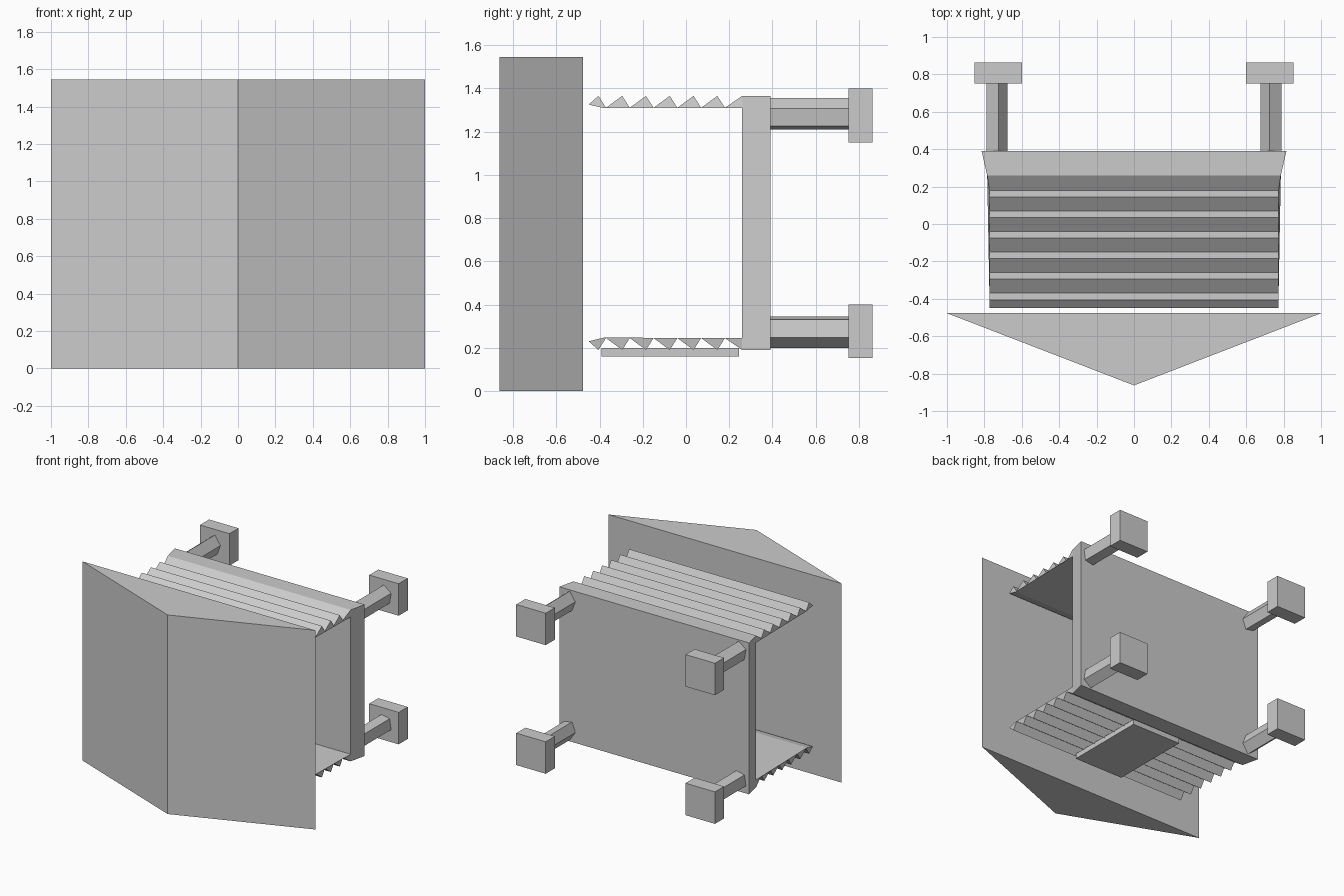
import bpy
import bmesh

if "Cube" in bpy.data.objects:
    bpy.data.objects.remove(bpy.data.objects["Cube"])

MID_Z = 0.7775  # mirror height of the bellows, plate and legs


def build(name, ends):
    """Closed solid joining two matching outlines (lists of 3D points)."""
    bm = bmesh.new()
    a, b = [[bm.verts.new(p) for p in end] for end in ends]
    bm.faces.new(a)
    bm.faces.new(b[::-1])
    n = len(a)
    for i in range(n):
        j = (i + 1) % n
        bm.faces.new((a[i], b[i], b[j], a[j]))
    bmesh.ops.recalc_face_normals(bm, faces=bm.faces)
    mesh = bpy.data.meshes.new(name)
    bm.to_mesh(mesh)
    bm.free()
    obj = bpy.data.objects.new(name, mesh)
    bpy.context.collection.objects.link(obj)
    return obj


def box(name, x0, x1, y0, y1, z0, z1):
    outline = [(x0, y0), (x1, y0), (x1, y1), (x0, y1)]
    return build(name, [[(x, y, z) for x, y in outline] for z in (z0, z1)])


def flip(z, lower):
    return 2 * MID_Z - z if lower else z


# Wedge-shaped front shield
shield = [(-1, -0.477), (0, -0.863), (1, -0.477)]
build("front_shield", [[(x, y, z) for x, y in shield] for z in (0, 1.545)])

# Back plate, widening towards the rear
plate = [(-0.785, 0.26), (0.785, 0.26), (0.815, 0.39), (-0.815, 0.39)]
build("back_plate", [[(x, y, z) for x, y in plate] for z in (0.19, 1.365)])

# Sawtooth bellows panel profile (y, z)
teeth = [(0.26, 1.31), (0.26, 1.365), (0.18, 1.31)]
for i in range(5):
    peak = 0.145 - 0.11 * i
    teeth += [(peak, 1.365), (peak - 0.075, 1.31)]
teeth += [(-0.405, 1.365), (-0.45, 1.325), (-0.38, 1.308)]

# Pentagonal leg section (x, z)
leg = [(0.725, 1.355), (0.788, 1.307), (0.775, 1.225), (0.705, 1.21), (0.677, 1.285)]

for level, lower in (("upper", False), ("lower", True)):
    ends = []
    for s in (-1, 1):
        ends.append([(s * (0.785 if y > 0.2 else 0.773), y, flip(z, lower)) for y, z in teeth])
    build(level + "_bellows", ends)

    # Legs and square feet
    for side, s in (("left", -1), ("right", 1)):
        build(f"{level}_{side}_leg",
              [[(s * x, y, flip(z, lower)) for x, z in leg] for y in (0.385, 0.76)])
        z0 = 0.152 if lower else 1.15
        box(f"{level}_{side}_foot", s * 0.6, s * 0.853, 0.752, 0.863, z0, z0 + 0.248)

# Small plate under the lower bellows
box("under_plate", -0.21, 0.21, -0.39, 0.245, 0.16, 0.2)
